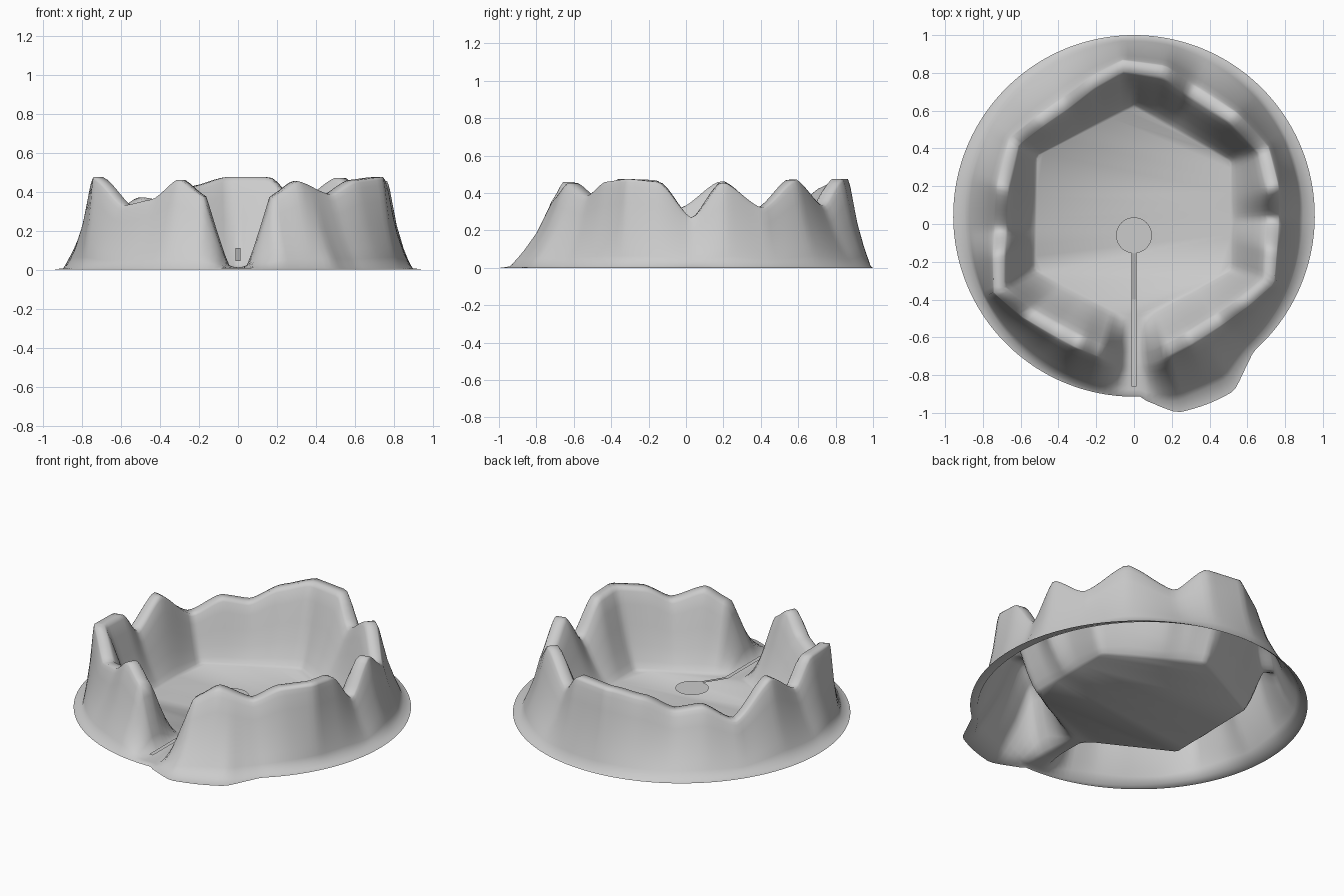
import bpy, bmesh, math
from mathutils import Vector

if "Cube" in bpy.data.objects:
    bpy.data.objects.remove(bpy.data.objects["Cube"])

N = 180          # segments round the ring
FLOOR = 0.012    # height of the basin floor

# Crest line, anticlockwise from the front gap
CREST = [(0, -.70, .012), (.045, -.70, .018), (.08, -.70, .10), (.115, -.69, .22), (.17, -.66, .38),
         (.29, -.60, .455), (.45, -.50, .385), (.58, -.41, .46), (.71, -.30, .475), (.72, -.14, .46),
         (.73, .03, .265), (.73, .19, .46), (.68, .39, .32), (.52, .56, .475), (.30, .70, .33),
         (.16, .80, .475), (-.06, .83, .475), (-.22, .74, .43), (-.36, .63, .345), (-.49, .54, .37),
         (-.63, .43, .275), (-.69, .19, .465), (-.70, -.03, .32), (-.71, -.16, .47), (-.71, -.35, .475),
         (-.56, -.47, .33), (-.42, -.55, .36), (-.29, -.62, .465), (-.17, -.67, .38),
         (-.115, -.69, .22), (-.08, -.70, .10), (-.045, -.70, .018)]
# Edge of the flat hexagonal floor
EDGE = [(0, -.48, 0), (.06, -.48, 0), (.51, -.24, 0), (.51, .33, 0), (0, .62, 0),
        (-.51, .36, 0), (-.52, -.24, 0), (-.06, -.48, 0)]
# Bulge of the outer foot at the front right: angle in degrees, distance
BULGE = [(3, .93), (6, .955), (13, 1.025), (23, 1.03), (31, 1.03), (37, .97), (43, .925)]


def angle_of(p):
    return math.atan2(p[0], -p[1]) % math.tau


def smooth(t):
    return t * t * (3 - 2 * t)


def on_loop(points, a):
    """Radius and height of a closed outline at angle a, height eased between points."""
    pts = sorted(points, key=angle_of)
    angs = [angle_of(p) for p in pts] + [math.tau + angle_of(pts[0])]
    pts.append(pts[0])
    for i in range(len(pts) - 1):
        if angs[i] <= a <= angs[i + 1]:
            d = Vector((math.sin(a), -math.cos(a), 0))
            p, q = Vector(pts[i]), Vector(pts[i + 1])
            e = q - p
            r = (p.x * e.y - p.y * e.x) / (d.x * e.y - d.y * e.x)
            t = (a - angs[i]) / (angs[i + 1] - angs[i])
            return r, p.z + (q.z - p.z) * (smooth(t) + t) / 2


def foot(a):
    """Radii of the outer rim and of the wall's foot, with a flat skirt between."""
    c = 0.043
    r = -c * math.cos(a) + math.sqrt(0.957 ** 2 - (c * math.sin(a)) ** 2)
    deg = math.degrees(a)
    for (a0, r0), (a1, r1) in zip(BULGE, BULGE[1:]):
        if a0 <= deg <= a1:
            r = max(r, r0 + (r1 - r0) * (deg - a0) / (a1 - a0))
    skirt = .012 + .05 * math.sin(a) ** 2
    if 3 < deg < 43:
        skirt += .06 * math.sin(math.pi * (deg - 3) / 40)
    return r, r - skirt


def add_object(name, bm):
    me = bpy.data.meshes.new(name)
    bm.to_mesh(me)
    bm.free()
    ob = bpy.data.objects.new(name, me)
    bpy.context.collection.objects.link(ob)
    return ob


# Mountain ring with floor: one open shell swept round polar profiles
OUTER = [(0, 0), (.15, .12), (.3, .24), (.57, .49), (.75, .73), (.88, .91), (.95, .97), (1, 1)]
INNER = [(0, 1), (.08, .95), (.22, .79), (.40, .54), (.60, .30), (.80, .11), (.92, .03), (1, 0)]
bm = bmesh.new()
rows = []
for i in range(N):
    a = math.tau * i / N
    rc, h = on_loop(CREST, a)
    rf, _ = on_loop(EDGE, a)
    rb, rw = foot(a)
    ro, ri = rc + .035, rc - .02
    prof = [(rb, 0)]
    prof += [(rw + (ro - rw) * t, .008 + (h - .008) * f) for t, f in OUTER]
    prof += [(ri + (rf - ri) * t, FLOOR + (h - FLOOR) * f) for t, f in INNER]
    rows.append([bm.verts.new((r * math.sin(a), -r * math.cos(a), z)) for r, z in prof])
for i in range(N):
    p, q = rows[i], rows[(i + 1) % N]
    for j in range(len(p) - 1):
        bm.faces.new((p[j], q[j], q[j + 1], p[j + 1]))
bm.faces.new([r[-1] for r in rows])
ring = add_object("mountain_ring", bm)
bpy.context.view_layer.objects.active = ring
ring.select_set(True)
bpy.ops.object.shade_smooth_by_angle(angle=math.radians(80))

# Thin round platform above the floor
bm = bmesh.new()
bmesh.ops.create_circle(bm, cap_ends=True, segments=48, radius=.095)
bmesh.ops.translate(bm, verts=bm.verts, vec=(0, -.06, .112))
add_object("platform", bm)

# Narrow road: down from the platform, then level out through the gap
bm = bmesh.new()
pairs = [[bm.verts.new((x, y, z)) for x in (-.013, .013)]
         for y, z in ((-.154, .112), (-.40, .045), (-.86, .045))]
for p, q in zip(pairs, pairs[1:]):
    bm.faces.new((p[0], q[0], q[1], p[1]))
add_object("road", bm)
